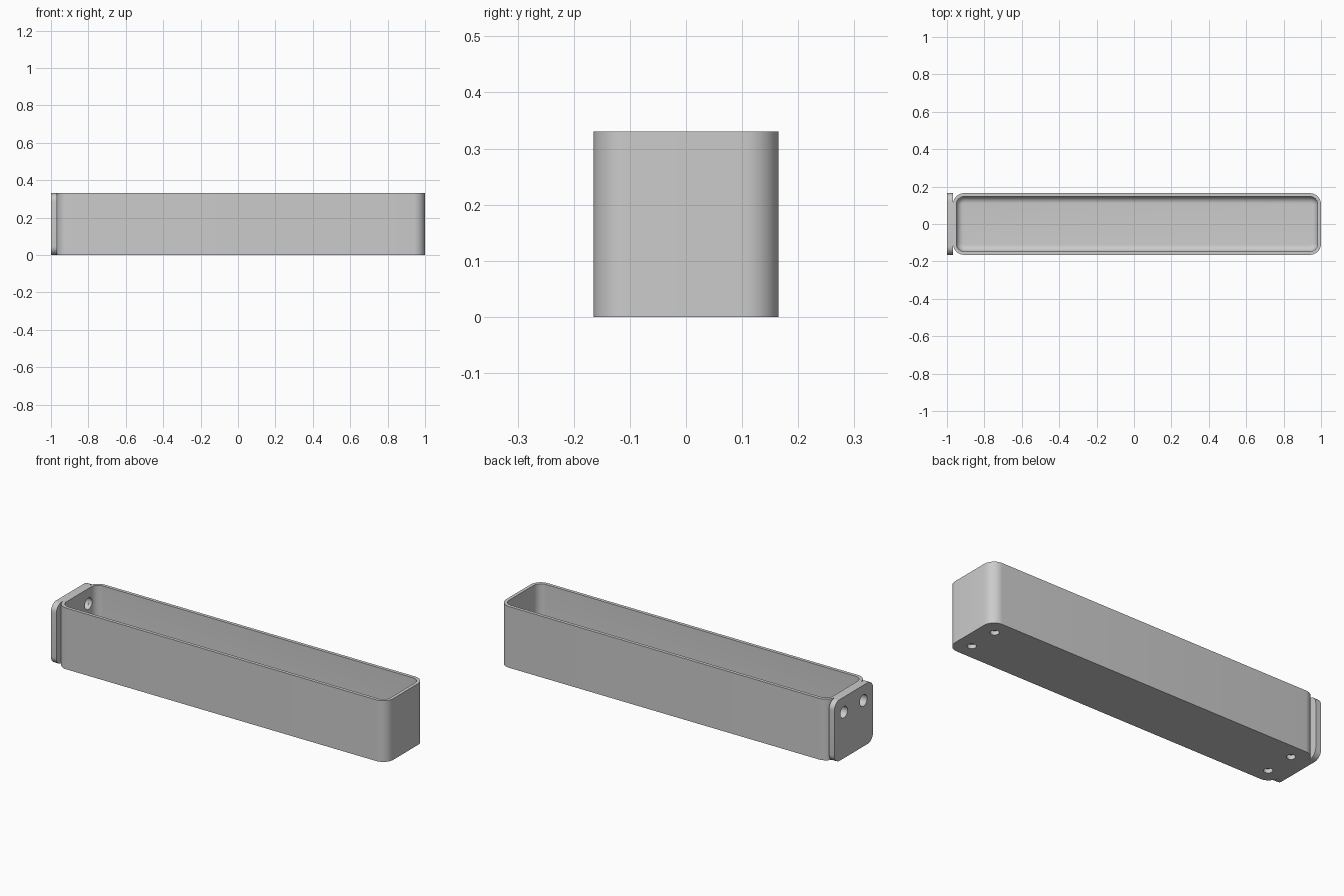
import bpy, bmesh
from math import radians
from mathutils import Matrix, Vector

if "Cube" in bpy.data.objects:
    bpy.data.objects.remove(bpy.data.objects["Cube"])

# Overall sizes
HALF_W, HEIGHT = 0.165, 0.33
LEFT, RIGHT = -0.968, 1.0
WALL, FLOOR = 0.018, 0.035
CORNER, INSET = 0.06, 0.082

grey = bpy.data.materials.new("light_grey")
grey.use_nodes = True
grey.diffuse_color = (0.6, 0.6, 0.6, 1)
grey.node_tree.nodes["Principled BSDF"].inputs["Base Color"].default_value = (0.6, 0.6, 0.6, 1)


def make_object(name, bm):
    bmesh.ops.recalc_face_normals(bm, faces=bm.faces)
    mesh = bpy.data.meshes.new(name)
    bm.to_mesh(mesh)
    bm.free()
    mesh.materials.append(grey)
    obj = bpy.data.objects.new(name, mesh)
    bpy.context.collection.objects.link(obj)
    return obj


def rounded_box(name, low, high, axis, radius, floor_fillet=0):
    """Box with the edges along one axis rounded, and optionally its bottom rim."""
    low, high = Vector(low), Vector(high)
    bm = bmesh.new()
    bmesh.ops.create_cube(bm, size=1)
    for v in bm.verts:
        v.co = Vector((low[i] if v.co[i] < 0 else high[i]) for i in range(3))
    along = [e for e in bm.edges
             if abs(e.verts[0].co[axis] - e.verts[1].co[axis]) > 1e-5]
    bmesh.ops.bevel(bm, geom=along, offset=radius, segments=10,
                    profile=0.5, affect='EDGES')
    if floor_fillet:
        rim = [e for e in bm.edges if all(v.co.z < low.z + 1e-5 for v in e.verts)]
        bmesh.ops.bevel(bm, geom=rim, offset=floor_fillet, segments=8,
                        profile=0.5, affect='EDGES')
    return make_object(name, bm)


def hole_cutter(name, centre, radius, depth, turn=Matrix()):
    bm = bmesh.new()
    bmesh.ops.create_cone(bm, cap_ends=True, segments=32, radius1=radius,
                          radius2=radius, depth=depth,
                          matrix=Matrix.Translation(centre) @ turn)
    return make_object(name, bm)


def cut(obj, cutters):
    bpy.context.view_layer.objects.active = obj
    for cutter in cutters:
        mod = obj.modifiers.new("cut", 'BOOLEAN')
        mod.operation = 'DIFFERENCE'
        mod.solver = 'EXACT'
        mod.object = cutter
        bpy.ops.object.modifier_apply(modifier=mod.name)


# Long open tray and the mounting plate on its end
tray = rounded_box("tray_body", (LEFT, -HALF_W, 0), (RIGHT, HALF_W, HEIGHT), 2, CORNER)
plate = rounded_box("mounting_plate", (-1, -HALF_W, 0), (LEFT, HALF_W, HEIGHT), 0, 0.045)

# Cavity with a rounded floor
cavity = rounded_box("cavity_cutter", (LEFT + WALL, WALL - HALF_W, FLOOR),
                     (RIGHT - WALL, HALF_W - WALL, HEIGHT + 0.1), 2,
                     CORNER - WALL, 0.036)

# Screw holes through the plate, blind sockets under the floor
sideways = Matrix.Rotation(radians(90), 4, 'Y')
screw_holes, sockets = [], []
for side in (-1, 1):
    y = side * (HALF_W - INSET)
    screw_holes.append(hole_cutter("screw_cutter", (LEFT, y, HEIGHT - INSET),
                                   0.031, 0.14, sideways))
    for x in (LEFT + INSET, RIGHT - INSET):
        sockets.append(hole_cutter("socket_cutter", (x, y, 0), 0.022, 0.044))

cut(tray, [cavity] + screw_holes + sockets)
cut(plate, screw_holes)
for cutter in [cavity] + screw_holes + sockets:
    bpy.data.objects.remove(cutter)

# Smooth the rounded corners, keep the rims sharp
bpy.ops.object.select_all(action='DESELECT')
for obj in (tray, plate):
    obj.select_set(True)
bpy.context.view_layer.objects.active = tray
bpy.ops.object.shade_smooth_by_angle(angle=radians(30))
